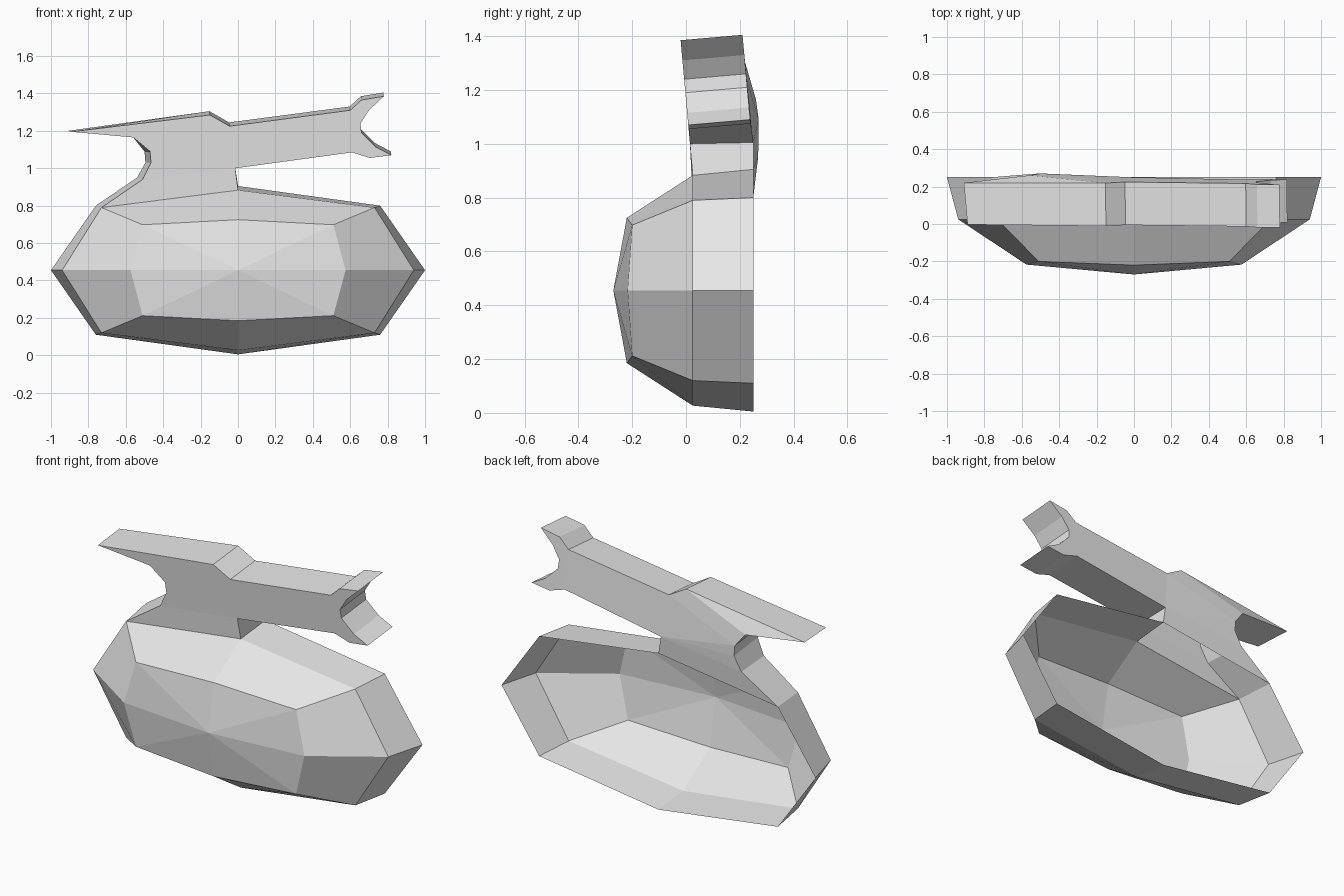
import bpy
import bmesh

cube = bpy.data.objects.get("Cube")
if cube:
    bpy.data.objects.remove(cube)

# Single plain grey
grey = bpy.data.materials.new("plain grey")
grey.use_nodes = True
COLOUR = (0.8, 0.8, 0.8, 1)
grey.diffuse_color = COLOUR
grey.node_tree.nodes["Principled BSDF"].inputs["Base Color"].default_value = COLOUR


def finish(name, bm):
    bmesh.ops.triangulate(bm, faces=[f for f in bm.faces if len(f.verts) > 4])
    bmesh.ops.recalc_face_normals(bm, faces=bm.faces)
    mesh = bpy.data.meshes.new(name)
    bm.to_mesh(mesh)
    bm.free()
    mesh.materials.append(grey)
    ob = bpy.data.objects.new(name, mesh)
    bpy.context.collection.objects.link(ob)
    return ob


# Body: hollow faceted half shell, open at the back
MID = 0.455


def ring(bm, side, corner, top):
    """Eight points mirrored from (half size, y) of the side, corner and top."""
    (sx, sy), (cx, cz, cy), (tz, ty) = side, corner, top
    pts = [(sx, sy, 0), (cx, cy, cz), (0, ty, tz), (-cx, cy, cz),
           (-sx, sy, 0), (-cx, cy, -cz), (0, ty, -tz), (cx, cy, -cz)]
    return [bm.verts.new((x, y, z + MID)) for x, y, z in pts]


bm = bmesh.new()
rings = [ring(bm, (1, 0.25), (0.76, 0.345, 0.25), (0.45, 0.25)),
         ring(bm, (0.94, 0.025), (0.73, 0.335, 0.025), (0.428, 0.025)),
         ring(bm, (0.575, -0.217), (0.51, 0.243, -0.2), (0.27, -0.22))]
centre = bm.verts.new((0, -0.27, MID))
HANDLE_GAP = 2  # segment of the rear band that opens into the handle
for level in range(2):
    a, b = rings[level], rings[level + 1]
    for i in range(8):
        if level == 0 and i == HANDLE_GAP:
            continue
        j = (i + 1) % 8
        bm.faces.new((a[i], a[j], b[j], b[i]))
for i in range(8):
    bm.faces.new((rings[2][i], rings[2][(i + 1) % 8], centre))
finish("body_shell", bm)

# Handle: outline from the lower left, round the wing and the fork, to the lower right
outline = [(-0.73, 0.79), (-0.51, 0.94), (-0.465, 1.03), (-0.47, 1.09),
           (-0.56, 1.165), (-0.89, 1.195), (-0.15, 1.285), (-0.045, 1.225),
           (0.6, 1.31), (0.66, 1.365), (0.78, 1.385), (0.7, 1.31),
           (0.655, 1.24), (0.66, 1.19), (0.735, 1.115), (0.82, 1.07),
           (0.705, 1.055), (0.61, 1.085), (-0.015, 1.0), (0, 0.883)]
# Rear copy: (x shift, z shift, y) where it differs from a plain extrusion
rear = {0: (-0.03, 0.01, 0.25), 1: (-0.03, 0.01, 0.268), 2: (-0.03, 0.0, 0.27),
        3: (-0.03, 0.0, 0.27), 4: (0, 0.0, 0.26), 5: (-0.02, 0.005, 0.22),
        18: (0, 0.005, 0.25), 19: (0, 0.022, 0.25)}
# Flat regions of the front and back
panels = [(0, 1, 18, 19), (1, 2, 18), (2, 3, 18), (3, 7, 18), (3, 4, 6, 7),
          (4, 5, 6), (7, 8, 17, 18), (8, 9, 11, 12), (9, 10, 11),
          (8, 12, 13, 17), (13, 14, 16, 17), (14, 15, 16)]

bm = bmesh.new()
front, back = [], []
for i, (x, z) in enumerate(outline):
    lean = 0.025 - 0.09 * (z - 0.885)
    dx, dz, y = rear.get(i, (-0.003, 0.02, lean + 0.23))
    front.append(bm.verts.new((x, 0.025 if i == 0 else lean, z)))
    back.append(bm.verts.new((x + dx, y, z + dz)))
for p in panels:
    bm.faces.new([front[i] for i in p])
    bm.faces.new([back[i] for i in reversed(p)])
for i in range(len(outline) - 1):
    bm.faces.new((front[i], back[i], back[i + 1], front[i + 1]))
finish("handle", bm)
